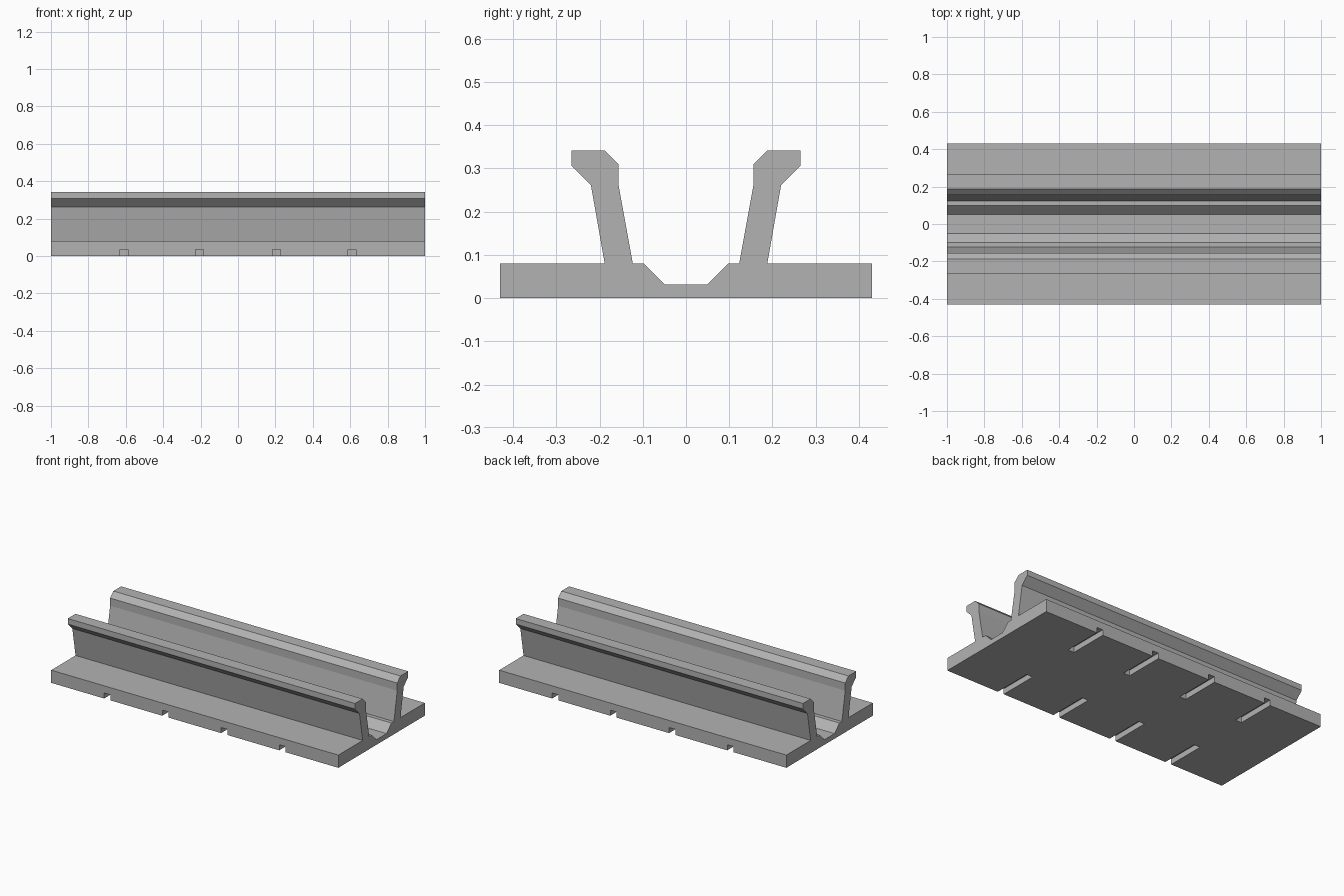
import bpy
import bmesh

default = bpy.data.objects.get("Cube")
if default:
    bpy.data.objects.remove(default, do_unlink=True)

LENGTH = 2.0
HALF_WIDTH = 0.43

grey = bpy.data.materials.new("light_grey")
grey.use_nodes = True
colour = (0.45, 0.45, 0.45, 1)
grey.diffuse_color = colour
grey.node_tree.nodes["Principled BSDF"].inputs["Base Color"].default_value = colour


def add_object(name, bm):
    bmesh.ops.recalc_face_normals(bm, faces=bm.faces)
    mesh = bpy.data.meshes.new(name)
    bm.to_mesh(mesh)
    bm.free()
    mesh.materials.append(grey)
    obj = bpy.data.objects.new(name, mesh)
    bpy.context.collection.objects.link(obj)
    return obj


# Half cross-section (y, z): channel floor, rail, base edge
half = [(0.05, 0.032), (0.098, 0.08), (0.123, 0.08),
        (0.156, 0.262), (0.156, 0.31), (0.188, 0.342), (0.265, 0.342),
        (0.265, 0.307), (0.22, 0.262), (0.188, 0.08),
        (HALF_WIDTH, 0.08), (HALF_WIDTH, 0)]
section = half + [(-y, z) for y, z in reversed(half)]

# Rail bed: mirrored section extruded along x
bm = bmesh.new()
face = bm.faces.new([bm.verts.new((-LENGTH / 2, y, z)) for y, z in section])
extruded = bmesh.ops.extrude_face_region(bm, geom=[face])["geom"]
bmesh.ops.translate(bm, vec=(LENGTH, 0, 0),
                    verts=[v for v in extruded if isinstance(v, bmesh.types.BMVert)])
rail_bed = add_object("rail_bed", bm)

# Slots cut into the underside from both long edges
SLOT_WIDTH, SLOT_HEIGHT, SLOT_DEPTH = 0.043, 0.035, 0.25
OVERLAP = 0.05
bm = bmesh.new()
for x in (-0.61, -0.205, 0.205, 0.61):
    for side in (-1, 1):
        box = bmesh.ops.create_cube(bm, size=1)["verts"]
        bmesh.ops.scale(bm, verts=box,
                        vec=(SLOT_WIDTH, SLOT_DEPTH + OVERLAP, SLOT_HEIGHT + OVERLAP))
        bmesh.ops.translate(bm, verts=box,
                            vec=(x, side * (HALF_WIDTH - (SLOT_DEPTH - OVERLAP) / 2),
                                 (SLOT_HEIGHT - OVERLAP) / 2))
slot_cutter = add_object("slot_cutter", bm)
slot_cutter.hide_render = True

cut = rail_bed.modifiers.new("slots", 'BOOLEAN')
cut.operation = 'DIFFERENCE'
cut.solver = 'EXACT'
cut.object = slot_cutter
bpy.context.view_layer.objects.active = rail_bed
bpy.ops.object.modifier_apply(modifier=cut.name)
bpy.data.objects.remove(slot_cutter, do_unlink=True)
